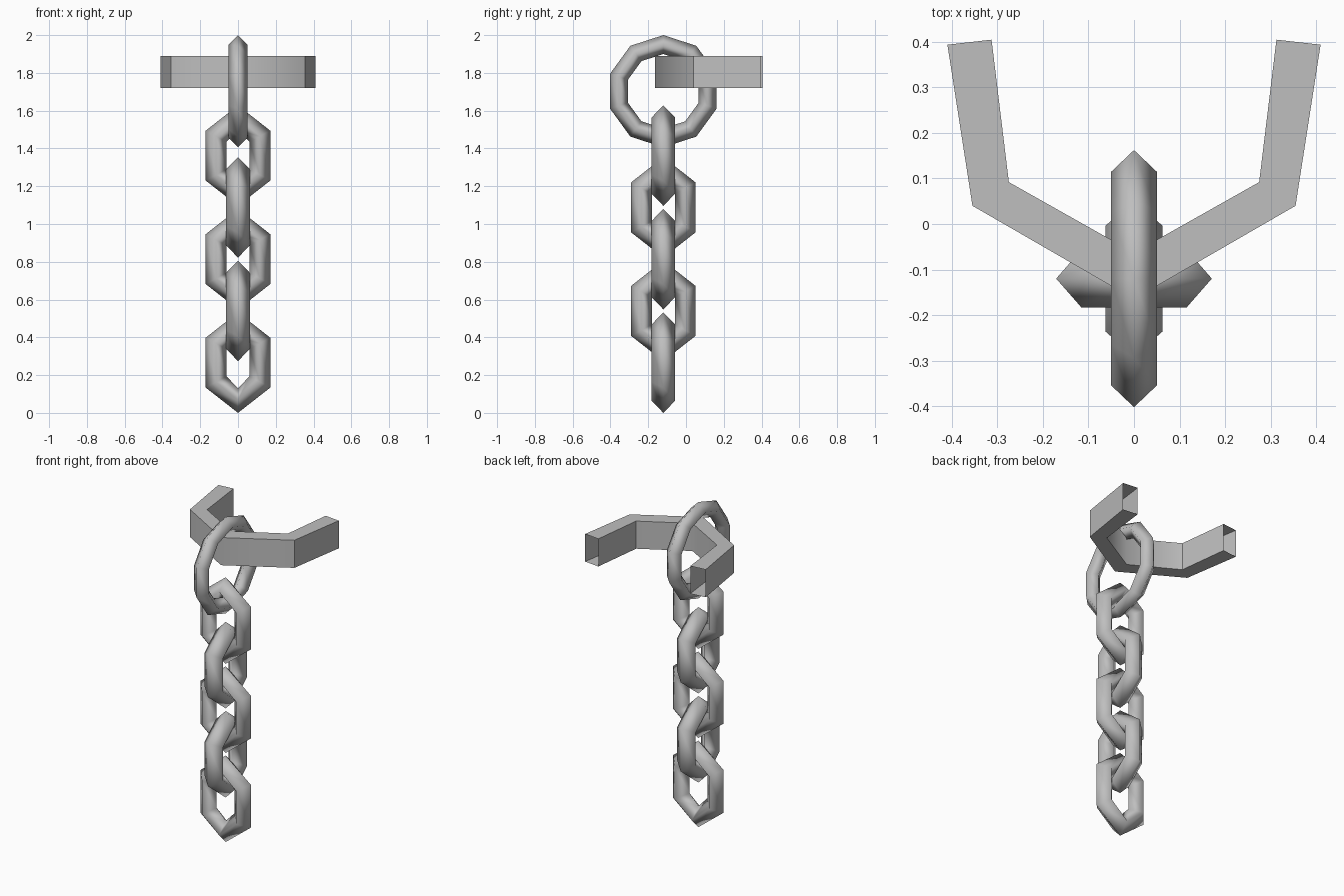
import bpy, bmesh, math

cube = bpy.data.objects.get("Cube")
if cube:
    bpy.data.objects.remove(cube)

steel = bpy.data.materials.new("grey_steel")
steel.use_nodes = True
GREY = (0.52, 0.52, 0.52, 1)
steel.diffuse_color = GREY
steel.node_tree.nodes["Principled BSDF"].inputs["Base Color"].default_value = GREY

CHAIN_Y = -0.12


def sweep(name, sections, closed):
    """Join matching four-point sections into a tube."""
    bm = bmesh.new()
    rows = [[bm.verts.new(p) for p in section] for section in sections]
    count = len(rows)
    for i in range(count if closed else count - 1):
        a, b = rows[i], rows[(i + 1) % count]
        for k in range(4):
            j = (k + 1) % 4
            bm.faces.new((a[k], a[j], b[j], b[k]))
    bmesh.ops.recalc_face_normals(bm, faces=bm.faces)
    for face in bm.faces:
        face.smooth = True
    mesh = bpy.data.meshes.new(name)
    # On the open tube only the middle fold stays soft
    if not closed:
        for edge in bm.edges:
            edge.smooth = (all(abs(v.co.x) < 0.001 for v in edge.verts)
                           and abs(edge.verts[0].co.z - edge.verts[1].co.z) > 0.01)
    bm.to_mesh(mesh)
    bm.free()
    mesh.materials.append(steel)
    obj = bpy.data.objects.new(name, mesh)
    bpy.context.collection.objects.link(obj)
    return obj


def diamond_loop(name, outer, inner, half_width):
    """Closed loop in the xz plane with a diamond cross-section."""
    sections = []
    for (ox, oz), (ix, iz) in zip(outer, inner):
        mx, mz = (ox + ix) / 2, (oz + iz) / 2
        sections.append([(ox, 0, oz), (mx, half_width, mz),
                         (ix, 0, iz), (mx, -half_width, mz)])
    return sweep(name, sections, True)


def hexagon(x, z, apex):
    return [(0, apex), (x, z), (x, -z), (0, -apex), (-x, -z), (-x, z)]


def decagon(radius):
    angles = [math.radians(90 - 36 * i) for i in range(10)]
    return [(radius * math.cos(a), radius * math.sin(a)) for a in angles]


# Chain links, alternately turned a quarter
for i in range(5):
    link = diamond_loop(f"chain_link_{i + 1}", hexagon(0.171, 0.132, 0.266),
                        hexagon(0.061, 0.072, 0.136), 0.063)
    link.location = (0, CHAIN_Y, 0.266 + 0.274 * i)
    link.rotation_euler.z = math.radians(90 * (i % 2))

# Large ring at the top
ring = diamond_loop("top_ring", decagon(0.297), decagon(0.197), 0.05)
ring.location = (0, CHAIN_Y, 1.703)
ring.rotation_euler.z = math.radians(90)

# Hollow bent bracket with open ends
half = [((0, -0.165), (0, -0.063)),
        ((0.355, 0.04), (0.275, 0.092)),
        ((0.41, 0.394), (0.313, 0.405))]
path = [((-o[0], o[1]), (-n[0], n[1])) for o, n in reversed(half[1:])] + half
LOW, HIGH = 1.72, 1.89
sweep("bent_bracket", [[(*o, LOW), (*o, HIGH), (*n, HIGH), (*n, LOW)] for o, n in path], False)
